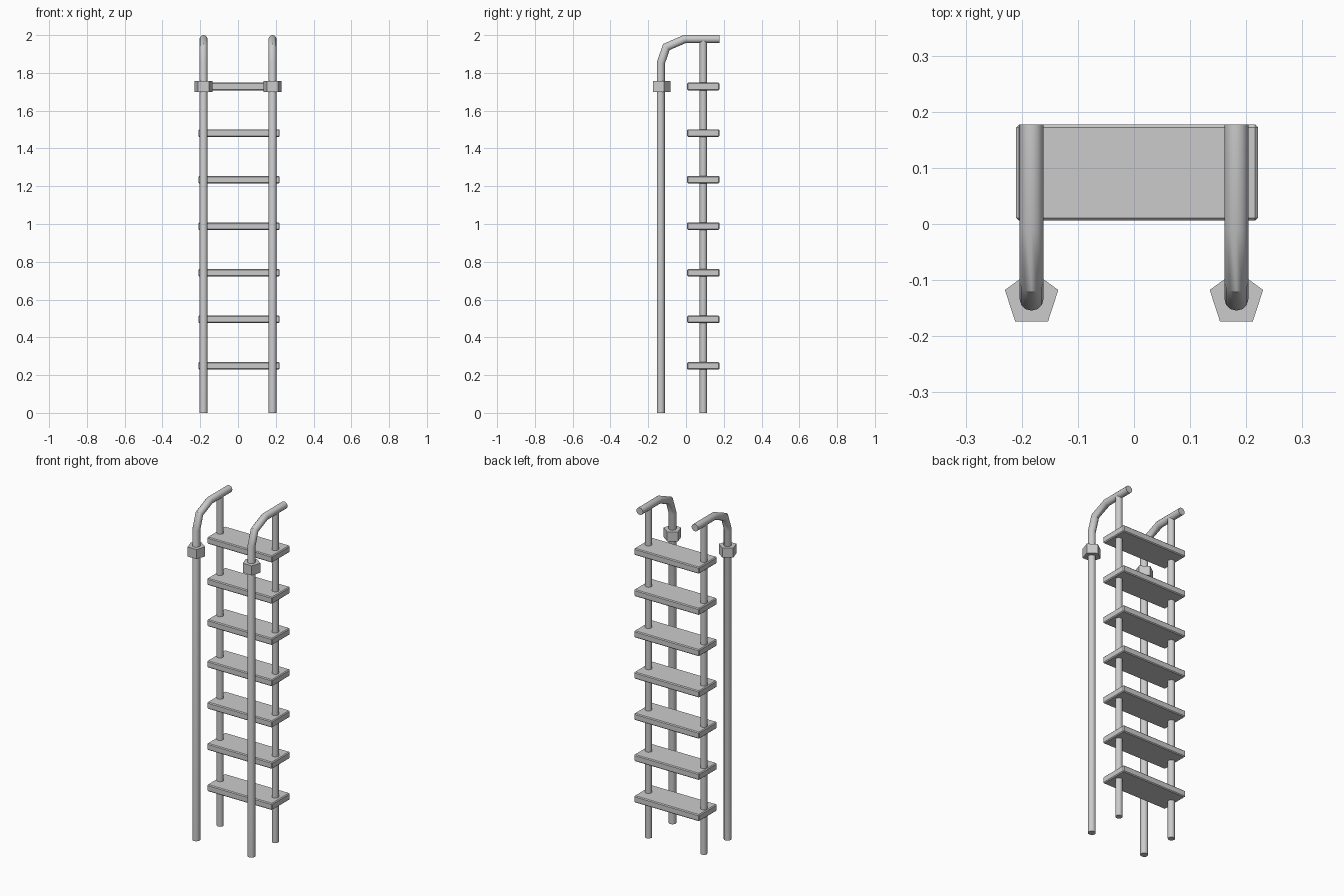
import bpy, bmesh, math
from mathutils import Vector

cube = bpy.data.objects.get("Cube")
if cube:
    bpy.data.objects.remove(cube)

metal = bpy.data.materials.new("grey metal")
metal.use_nodes = True
metal.diffuse_color = (0.6, 0.6, 0.6, 1)
metal.node_tree.nodes["Principled BSDF"].inputs["Base Color"].default_value = (0.6, 0.6, 0.6, 1)

SIDES = 12
RAIL_X = 0.1825
RAIL_Y = -0.133
POST_Y = 0.092


def finish(name, bm, smooth=False):
    bmesh.ops.recalc_face_normals(bm, faces=bm.faces[:])
    mesh = bpy.data.meshes.new(name)
    bm.to_mesh(mesh)
    bm.free()
    mesh.materials.append(metal)
    obj = bpy.data.objects.new(name, mesh)
    bpy.context.collection.objects.link(obj)
    if smooth:
        bpy.ops.object.select_all(action='DESELECT')
        obj.select_set(True)
        bpy.context.view_layer.objects.active = obj
        bpy.ops.object.shade_smooth_by_angle(angle=math.radians(35))
    return obj


def tube(name, x, path, radius):
    """Sweep a round section along a (y, z) path with mitred corners."""
    bm = bmesh.new()
    points = [Vector(p) for p in path]
    rings = []
    for i, p in enumerate(points):
        before = (p - points[max(i - 1, 0)]).normalized()
        after = (points[min(i + 1, len(points) - 1)] - p).normalized()
        tangent = (before + after).normalized()
        stretch = 1 / tangent.dot(after if after.length else before)
        normal = Vector((-tangent.y, tangent.x)) * stretch
        ring = []
        for k in range(SIDES):
            a = math.tau * k / SIDES
            q = p + normal * radius * math.sin(a)
            ring.append(bm.verts.new((x + radius * math.cos(a), q.x, q.y)))
        rings.append(ring)
    for a, b in zip(rings, rings[1:]):
        for k in range(SIDES):
            n = (k + 1) % SIDES
            bm.faces.new((a[k], a[n], b[n], b[k]))
    bm.faces.new(rings[0])
    bm.faces.new(rings[-1])
    return finish(name, bm, smooth=True)


def collar(name, x):
    """Five-sided block clamped round the rail, one corner to the back."""
    bm = bmesh.new()
    ring = []
    for k in range(5):
        a = math.pi / 2 + math.tau * k / 5
        ring.append(bm.verts.new((x + 0.05 * math.cos(a), RAIL_Y + 0.05 * math.sin(a), 1.70)))
    base = bm.faces.new(ring)
    top = bmesh.ops.extrude_face_region(bm, geom=[base])
    verts = [v for v in top["geom"] if isinstance(v, bmesh.types.BMVert)]
    bmesh.ops.translate(bm, verts=verts, vec=(0, 0, 0.057))
    # extrusion drops the base face, so close the underside again
    if not any(set(f.verts) == set(ring) for f in bm.faces):
        bm.faces.new(ring)
    return finish(name, bm)


def tread(name, z):
    bm = bmesh.new()
    bmesh.ops.create_cube(bm, size=1)
    bmesh.ops.scale(bm, verts=bm.verts, vec=(0.431, 0.171, 0.04))
    bmesh.ops.translate(bm, verts=bm.verts, vec=(0.0055, 0.0915, z))
    bmesh.ops.bevel(bm, geom=bm.edges[:], offset=0.005, segments=1, affect='EDGES')
    return finish(name, bm)


# Handrails, posts and collars on both sides
handrail = [(RAIL_Y, 0), (RAIL_Y, 1.853), (-0.104, 1.937), (-0.007, 1.979), (0.177, 1.979)]
for side, sign in (("left", 1), ("right", -1)):
    x = sign * RAIL_X
    tube(side + "_handrail", x, handrail, 0.0215)
    tube(side + "_back_post", x, [(POST_Y, 0), (POST_Y, 1.975)], 0.0195)
    collar(side + "_collar", x)

# Treads
for i in range(7):
    tread(f"tread_{i + 1}", 0.249 + i * 0.2465)
